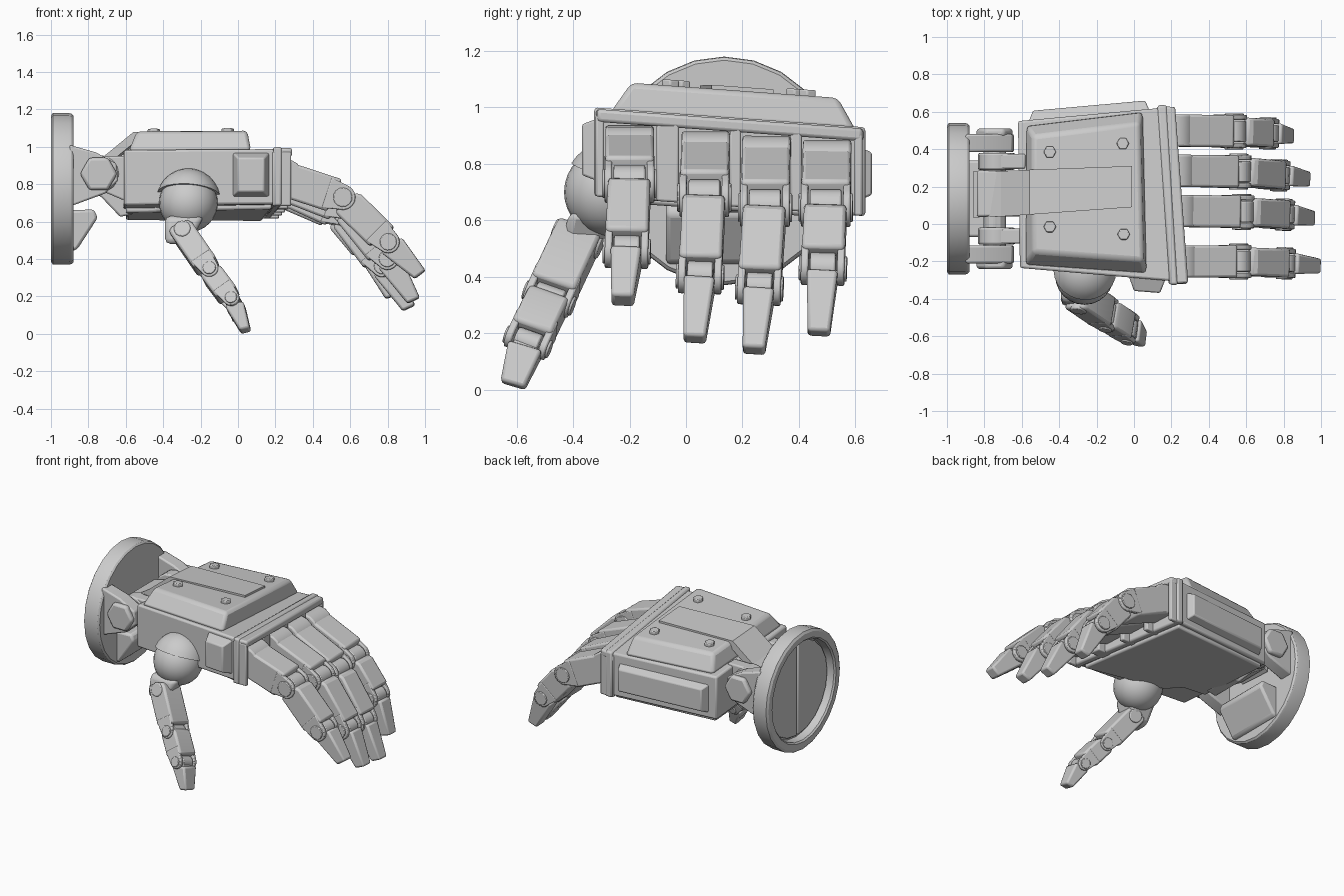
import bpy, bmesh, math
from mathutils import Matrix, Vector

if "Cube" in bpy.data.objects:
    bpy.data.objects.remove(bpy.data.objects["Cube"])

MID = 0.135  # y of the wrist axis


def loft(name, a, b, bevel=0.01, mat=None):
    """Closed solid between two matching rings of 3D points."""
    n = len(a)
    faces = [range(n), range(n, 2 * n)]
    faces += [(i, (i + 1) % n, n + (i + 1) % n, n + i) for i in range(n)]
    me = bpy.data.meshes.new(name)
    me.from_pydata([Vector(p) for p in list(a) + list(b)], [], [tuple(f) for f in faces])
    bm = bmesh.new()
    bm.from_mesh(me)
    bmesh.ops.recalc_face_normals(bm, faces=bm.faces)
    bm.to_mesh(me)
    bm.free()
    ob = bpy.data.objects.new(name, me)
    bpy.context.collection.objects.link(ob)
    if mat:
        ob.matrix_world = mat
    if bevel:
        m = ob.modifiers.new("bevel", "BEVEL")
        m.width, m.segments, m.limit_method = bevel, 2, 'ANGLE'
    return ob


def side(name, prof, y0, y1, bevel=0.01, mat=None):
    """Extrude an xz profile along y."""
    return loft(name, [(x, y0, z) for x, z in prof], [(x, y1, z) for x, z in prof], bevel, mat)


def circle(r, n, cx=0, cz=0, a0=0.0):
    return [(cx + r * math.cos(a0 + math.tau * i / n), cz + r * math.sin(a0 + math.tau * i / n)) for i in range(n)]


def slab(name, low, high, z0, z1, bevel=0.012):
    """Palm layer: footprints lofted in z, leaning down towards +y."""
    lean = lambda pts, z: [(x, y, z - 0.073 * (y - 0.15)) for x, y in pts]
    return loft(name, lean(low, z0), lean(high, z1), bevel)


def frame(p, q, yaxis=(0, 1, 0)):
    p, q = Vector(p), Vector(q)
    x = (q - p).normalized()
    y = Vector(yaxis)
    y = (y - x * y.dot(x)).normalized()
    z = x.cross(y)
    m = Matrix((x, y, z)).transposed().to_4x4()
    m.translation = p
    return m, (q - p).length


# ---- wrist disc: lathed ring with a recessed back
prof = [(-0.935, 0), (-0.935, 0.335), (-0.99, 0.34), (-1.0, 0.35), (-1.0, 0.39), (-0.99, 0.405),
        (-0.905, 0.405), (-0.89, 0.402), (-0.88, 0.392), (-0.88, 0)]
bm = bmesh.new()
vs = [bm.verts.new((x, MID, 0.775 + r)) for x, r in prof]
es = [bm.edges.new(e) for e in zip(vs, vs[1:])]
bmesh.ops.spin(bm, geom=vs + es, cent=(0, MID, 0.775), axis=(1, 0, 0), angle=math.tau, steps=24)
bmesh.ops.remove_doubles(bm, verts=bm.verts, dist=1e-4)
bmesh.ops.recalc_face_normals(bm, faces=bm.faces)
me = bpy.data.meshes.new("wrist_disc")
bm.to_mesh(me)
bm.free()
bpy.context.collection.objects.link(bpy.data.objects.new("wrist_disc", me))

# two panels inside the recess
for s in (-1, 1):
    arc = [(MID + s * (0.008 + 0.32 * math.sin(math.pi * i / 10)), 0.775 + 0.32 * math.cos(math.pi * i / 10))
           for i in range(11)]
    loft("disc_panel", [(-0.92, y, z) for y, z in arc], [(-0.95, y, z) for y, z in arc], 0.006)

# ---- wrist hinge, mirrored about the wrist axis
for s in (-1, 1):
    Y = lambda d: MID + s * d
    side("hinge_bracket", [(-0.9, 1.01), (-0.76, 0.97), (-0.65, 0.91), (-0.64, 0.82), (-0.71, 0.75), (-0.9, 0.68)],
         Y(0.25), Y(0.345))
    side("hinge_bolt", circle(0.1, 6, -0.745, 0.855), Y(0.33), Y(0.375), 0.015)
    side("hinge_lobe", circle(0.1, 16, -0.735, 0.855), Y(0.155), Y(0.245))
    side("lobe_arm", [(-0.74, 0.95), (-0.58, 0.95), (-0.58, 0.7), (-0.72, 0.76)], Y(0.16), Y(0.24))
side("hinge_core", [(-0.84, 0.9), (-0.71, 0.93), (-0.58, 0.95), (-0.56, 0.64), (-0.63, 0.625), (-0.73, 0.73),
                    (-0.84, 0.8)], 0.04, 0.285)
side("hinge_axle", circle(0.06, 12, -0.745, 0.855), MID - 0.3, MID + 0.3)
side("wrist_stop", [(-0.9, 0.66), (-0.77, 0.665), (-0.75, 0.62), (-0.86, 0.45), (-0.9, 0.44)], -0.07, 0.34, 0.015)

# ---- palm
palm = [(-0.62, 0.55), (-0.61, -0.235), (0.2, -0.305), (0.14, 0.62)]
slab("palm", palm, palm, 0.66, 0.955)
sole = [(-0.6, 0.53), (-0.6, -0.02), (-0.44, -0.04), (-0.36, -0.14), (0.18, -0.27), (0.13, 0.59)]
slab("palm_sole", sole, sole, 0.635, 0.67)
slab("back_plate", [(-0.58, 0.53), (-0.585, -0.225), (0.07, -0.27), (0.05, 0.605)],
     [(-0.54, 0.47), (-0.54, -0.15), (0.05, -0.195), (0.03, 0.54)], 0.95, 1.062, 0.02)
# strap running from the hinge over the back plate
strap = [(-0.86, 0.86, 0.035, 0.28), (-0.71, 0.955, 0.04, 0.283), (-0.56, 1.078, 0.05, 0.29), (-0.01, 1.08, 0.09, 0.31)]
for (x0, z0, l0, r0), (x1, z1, l1, r1) in zip(strap, strap[1:]):
    quad = [(x0, l0, z0), (x1, l1, z1), (x1, r1, z1 - 0.016), (x0, r0, z0 - 0.016)]
    loft("back_strap", quad, [(x, y, z - 0.06) for x, y, z in quad], 0)
for x, y in ((-0.45, 0.385), (-0.06, 0.43), (-0.45, -0.015), (-0.055, -0.055)):
    hexa = circle(0.034, 6, x, y)
    slab("plate_bolt", hexa, hexa, 1.05, 1.083, 0.005)

# side panels
def pad(name, x0, x1, z0, z1, y0, y1, slope, inset):
    ring = lambda d, y: [(x, y + slope * (x - x0), z) for x, z in
                         ((x0 + d, z0 + d), (x1 - d, z0 + d), (x1 - d, z1 - d), (x0 + d, z1 - d))]
    loft(name, ring(0, y0), ring(inset, y1), 0.008)


pad("index_side_pad", -0.035, 0.175, 0.725, 0.975, -0.26, -0.355, -0.08, 0.035)
pad("outer_side_panel", -0.57, 0.09, 0.66, 0.87, 0.53, 0.603, 0.09, 0.03)

# ---- knuckle frame: rear band, top bar and dividers
band = [(0.125, 0.635), (0.19, -0.325), (0.235, -0.325), (0.175, 0.635)]
slab("knuckle_band", band, band, 0.65, 0.965)
bar = [(0.15, 0.63), (0.21, -0.32), (0.29, -0.315), (0.22, 0.625)]
slab("knuckle_bar", bar, bar, 0.915, 0.96)
for y, w in ((-0.305, 0.03), (-0.065, 0.08), (0.175, 0.04), (0.39, 0.04), (0.61, 0.03)):
    x = 0.285 - 0.07 * (y + 0.32)
    fin = [(x - 0.1, y - w / 2), (x, y - w / 2), (x, y + w / 2), (x - 0.1, y + w / 2)]
    slab("knuckle_divider", fin, fin, 0.65, 0.94, 0.008)


# ---- digits
def digit(name, pts, widths, heights, yaxis=(0, 1, 0), lead=0.035):
    """Chain of links; each link but the last ends in a pinned fork."""
    last = len(pts) - 2
    for i, (p, q) in enumerate(zip(pts, pts[1:])):
        m, L = frame(p, q, yaxis)
        w, h = widths[i] / 2, heights[i] / 2
        if i == last:  # fingertip
            base = [(0.015, -w, -h), (0.015, w, -h), (0.035, w, h), (0.035, -w, h)]
            k, e = w * 0.72, h * 0.6
            tip = [(L - 0.01, -k, -e), (L - 0.01, k, -e), (L, k, e * 0.8), (L, -k, e * 0.8)]
            loft(name + "_tip", base, tip, 0.012, m)
        else:
            s = lead if i else 0.0
            side(name + "_link", [(s, h * 0.8), (s + 0.03, h), (L - 0.035, h), (L - 0.03, h * 0.3), (L - 0.05, -h * 0.5),
                                  (L - 0.055, -h * 1.08), (s, -h * 1.08), (s - 0.015, -h * 0.7)], -w, w, 0.013, m)
            r = h * 0.76
            for f in (-1, 1):  # fork cheeks and pin heads
                cheek = [(L - 0.09, h * 0.9)] + [(L + r * math.cos(t), r * math.sin(t)) for t in
                         [math.pi / 2 - math.pi * j / 8 for j in range(9)]] + [(L - 0.09, -h)]
                side(name + "_cheek", cheek, f * (w - 0.024), f * (w + 0.002), 0.006, m)
                side(name + "_pin", circle(r * 0.75, 14, L), f * (w - 0.01), f * (w + 0.01), 0.004, m)
            side(name + "_barrel", circle(r * 0.95, 14, L), -w + 0.03, w - 0.03, 0.006, m)
        if i:  # tongue held in the previous fork
            t = min(widths[i - 1] / 2 - 0.03, w)
            side(name + "_tongue", [(0, h * 0.6), (0.09, h * 0.8), (0.09, -h * 0.9), (0, -h * 0.8)], -t, t, 0.006, m)
        elif lead > 0:  # knuckle barrel inside the frame
            side(name + "_knuckle", circle(h * 1.15, 16, 0.01), -w, w, 0.01, m)


fingers = {
    "index_finger": [(0.24, -0.2, 0.835), (0.56, -0.2, 0.73), (0.805, -0.21, 0.49), (0.98, -0.225, 0.315)],
    "middle_finger": [(0.23, 0.07, 0.815), (0.575, 0.065, 0.68), (0.80, 0.05, 0.40), (0.945, 0.03, 0.175)],
    "ring_finger": [(0.22, 0.285, 0.80), (0.56, 0.28, 0.645), (0.775, 0.26, 0.36), (0.92, 0.24, 0.135)],
    "little_finger": [(0.21, 0.5, 0.785), (0.535, 0.495, 0.645), (0.715, 0.485, 0.43), (0.83, 0.47, 0.195)],
}
for name, pts in fingers.items():
    digit(name, pts, (0.172, 0.15, 0.11), (0.18, 0.16, 0.135))

# ---- thumb: ball, socket lip, neck and links
ball_at = (-0.265, -0.275, 0.70)
bpy.ops.mesh.primitive_uv_sphere_add(segments=24, ring_count=16, radius=0.157, location=ball_at)
bpy.context.object.name = "thumb_ball"
bpy.ops.mesh.primitive_uv_sphere_add(segments=24, ring_count=16, radius=0.172, location=(-0.265, -0.26, 0.712),
                                     rotation=(math.radians(-20), math.radians(4), 0))
socket = bpy.context.object
socket.name = "thumb_socket"
bm = bmesh.new()
bm.from_mesh(socket.data)
bmesh.ops.bisect_plane(bm, geom=bm.verts[:] + bm.edges[:] + bm.faces[:], plane_co=(0, 0, 0.035),
                       plane_no=(0, 0, 1), clear_inner=True)
bmesh.ops.holes_fill(bm, edges=[e for e in bm.edges if e.is_boundary])
bm.to_mesh(socket.data)
bm.free()

# neck tapers from the ball to the first pin
ring = lambda cx, cy, z, w, h: [(cx - w, cy - h, z), (cx + w, cy - h, z), (cx + w, cy + h, z), (cx - w, cy + h, z)]
loft("thumb_neck", ring(-0.285, -0.32, 0.63, 0.105, 0.095), ring(-0.325, -0.385, 0.48, 0.065, 0.06), 0.03)
axis = (0.1, 1, -0.25)
m, L = frame((-0.285, -0.385, 0.535), (-0.14, -0.485, 0.325), axis)
side("thumb_pin", circle(0.045, 14), -0.09, 0.09, 0.006, m)
digit("thumb", [(-0.302, -0.375, 0.56), (-0.14, -0.485, 0.325), (-0.025, -0.56, 0.17), (0.045, -0.615, 0.012)],
      (0.165, 0.15, 0.125), (0.125, 0.115, 0.1), axis, 0.0)

# keep hard edges, smooth the rounds
bpy.ops.object.select_all(action='SELECT')
bpy.context.view_layer.objects.active = socket
bpy.ops.object.shade_smooth_by_angle(angle=math.radians(28))
